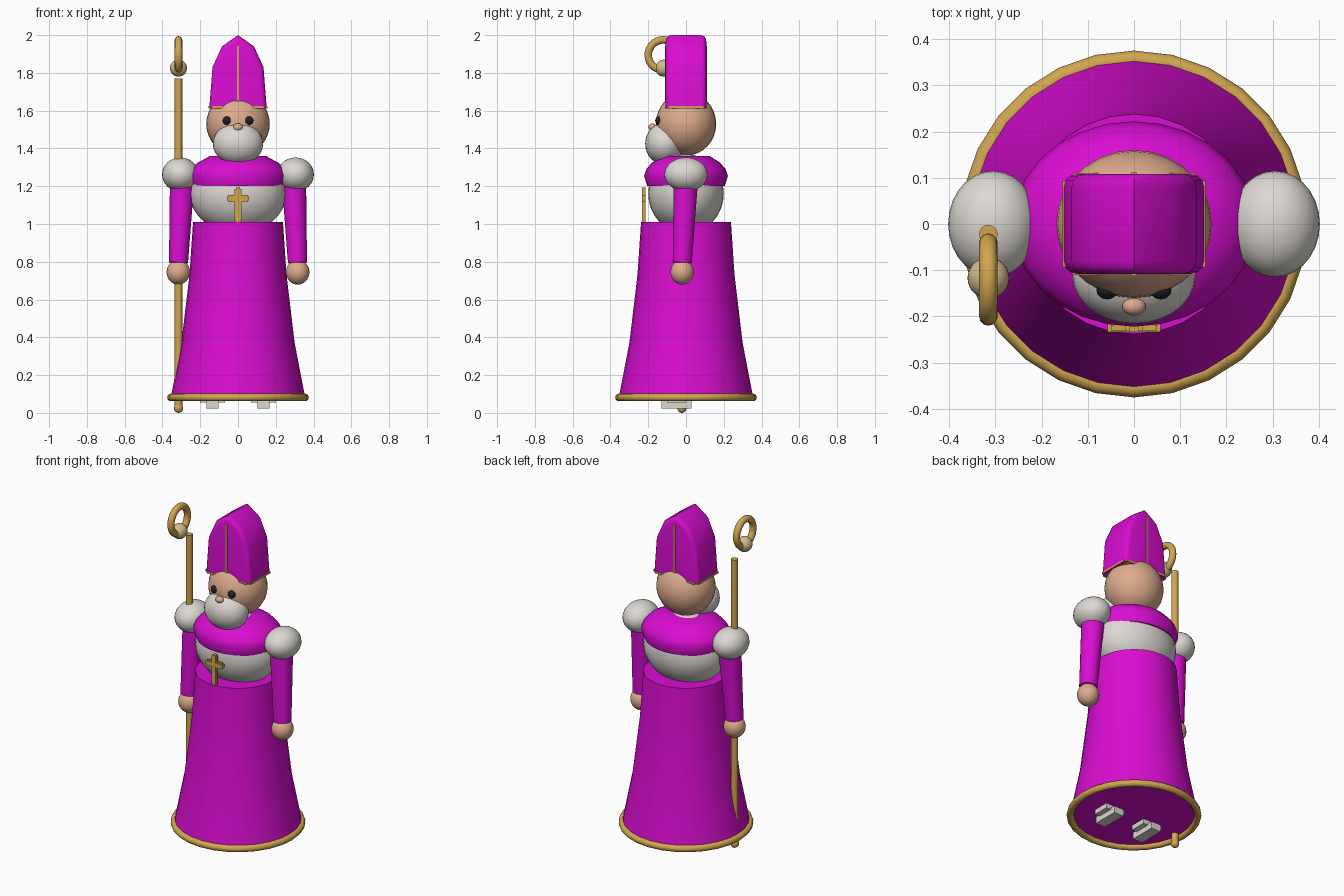
import bpy, bmesh, math
from mathutils import Vector

old = bpy.data.objects.get("Cube")
if old:
    bpy.data.objects.remove(old, do_unlink=True)


def material(name, rgb):
    m = bpy.data.materials.new(name)
    m.use_nodes = True
    m.diffuse_color = (*rgb, 1)
    m.node_tree.nodes["Principled BSDF"].inputs["Base Color"].default_value = (*rgb, 1)
    return m


PURPLE = material("purple cloth", (0.7, 0.004, 0.64))
WHITE = material("off white", (0.72, 0.69, 0.65))
GOLD = material("gold", (0.64, 0.38, 0.08))
PALE = material("pale gold", (0.64, 0.5, 0.26))
SKIN = material("skin", (0.74, 0.41, 0.27))
BLACK = material("black", (0.015, 0.015, 0.02))


def finish(obj, name, mat, smooth=True):
    obj.name = obj.data.name = name
    obj.data.materials.append(mat)
    if smooth:
        bpy.ops.object.select_all(action='DESELECT')
        obj.select_set(True)
        bpy.context.view_layer.objects.active = obj
        bpy.ops.object.shade_smooth_by_angle(angle=math.radians(40))
    return obj


def from_bmesh(bm, name, mat, smooth=True):
    bmesh.ops.recalc_face_normals(bm, faces=bm.faces)
    mesh = bpy.data.meshes.new(name)
    bm.to_mesh(mesh)
    bm.free()
    obj = bpy.data.objects.new(name, mesh)
    bpy.context.collection.objects.link(obj)
    return finish(obj, name, mat, smooth)


def ball(name, mat, loc, radii):
    bpy.ops.mesh.primitive_uv_sphere_add(segments=28, ring_count=16, radius=1, location=loc)
    obj = bpy.context.object
    obj.scale = radii
    bpy.ops.object.transform_apply(location=False, rotation=False)
    return finish(obj, name, mat)


def box(name, mat, loc, size):
    bpy.ops.mesh.primitive_cube_add(size=1, location=loc)
    obj = bpy.context.object
    obj.scale = size
    bpy.ops.object.transform_apply(location=False, rotation=False)
    return finish(obj, name, mat, False)


def limb(name, mat, start, end, r_start, r_end, sides=20):
    axis = Vector(end) - Vector(start)
    bpy.ops.mesh.primitive_cone_add(vertices=sides, radius1=r_start, radius2=r_end,
                                    depth=axis.length,
                                    location=(Vector(start) + Vector(end)) / 2,
                                    rotation=axis.to_track_quat('Z', 'Y').to_euler())
    return finish(bpy.context.object, name, mat)


def lathe(name, mat, profile, sx=1, sy=1, sides=28):
    """Closed surface of revolution from (radius, height) pairs."""
    bm = bmesh.new()
    rings = []
    for r, z in profile:
        angles = [2 * math.pi * i / sides for i in range(sides)]
        rings.append([bm.verts.new((r * sx * math.cos(a), r * sy * math.sin(a), z)) for a in angles])
    for lo, hi in zip(rings, rings[1:]):
        for i in range(sides):
            j = (i + 1) % sides
            bm.faces.new((lo[i], lo[j], hi[j], hi[i]))
    bm.faces.new(rings[0])
    bm.faces.new(rings[-1])
    return from_bmesh(bm, name, mat)


def ring(name, mat, loc, major, minor, rotation=(0, 0, 0)):
    bpy.ops.mesh.primitive_torus_add(major_segments=28, minor_segments=12, location=loc,
                                     rotation=rotation, major_radius=major, minor_radius=minor)
    return finish(bpy.context.object, name, mat)


# Robe with gold hem
lathe("robe", PURPLE, [(0.355, 0.085), (0.3, 0.37), (0.257, 0.73), (0.238, 1.01)])
ring("robe_hem", GOLD, (0, 0, 0.082), 0.355, 0.02)

# Chest and shoulder cape
ball("chest", WHITE, (0, 0, 1.16), (0.255, 0.2, 0.21))
lathe("cape", PURPLE, [(0.205, 1.2), (0.222, 1.255), (0.21, 1.29), (0.18, 1.325), (0.125, 1.36)], 1.18, 1)

# Arms, hands and feet, mirrored
for side, s in (("left", 1), ("right", -1)):
    ball(side + "_shoulder", WHITE, (s * 0.305, 0, 1.262), (0.097, 0.115, 0.09))
    limb(side + "_sleeve", PURPLE, (s * 0.295, 0, 1.25), (s * 0.315, -0.02, 0.795), 0.066, 0.051)
    ball(side + "_hand", SKIN, (s * 0.316, -0.02, 0.745), (0.062, 0.062, 0.066))
    box(side + "_shoe_sole", WHITE, (s * 0.135, -0.05, 0.045), (0.065, 0.16, 0.042))
    box(side + "_shoe_upper", WHITE, (s * 0.135, -0.05, 0.073), (0.13, 0.1, 0.034))
    ball(side + "_eye", BLACK, (s * 0.058, -0.143, 1.547), (0.023, 0.02, 0.023))

# Head
ball("head", SKIN, (0, 0, 1.53), (0.168, 0.16, 0.168))
ball("beard", WHITE, (0, -0.112, 1.425), (0.133, 0.104, 0.112))
ball("nose", SKIN, (0, -0.178, 1.512), (0.025, 0.02, 0.021))

# Tall pointed hat: extruded outline with rounded edges
half = [(0.152, 1.612), (0.135, 1.83), (0.085, 1.94)]
outline = half + [(0, 2.0)] + [(-x, z) for x, z in reversed(half)]
bm = bmesh.new()
front = bm.faces.new([bm.verts.new((x, -0.108, z)) for x, z in outline])
extruded = bmesh.ops.extrude_face_region(bm, geom=[front], use_keep_orig=True)
bmesh.ops.translate(bm, vec=(0, 0.216, 0),
                    verts=[g for g in extruded["geom"] if isinstance(g, bmesh.types.BMVert)])
bmesh.ops.recalc_face_normals(bm, faces=bm.faces)
rims = [e for e in bm.edges if abs(e.verts[0].co.y - e.verts[1].co.y) < 0.01
        and min(v.co.z for v in e.verts) + max(v.co.z for v in e.verts) > 3.3]
bmesh.ops.bevel(bm, geom=rims, offset=0.028, segments=3, profile=0.5, affect='EDGES')
from_bmesh(bm, "hat", PURPLE)

# Hat trim
box("hat_band_wide", GOLD, (0, 0, 1.618), (0.31, 0.185, 0.012))
box("hat_band_deep", GOLD, (0, 0, 1.618), (0.268, 0.22, 0.012))
for side, s in (("front", -1), ("back", 1)):
    box("hat_stripe_" + side, GOLD, (0, s * 0.108, 1.78), (0.01, 0.008, 0.325))

# Chest cross
box("cross_upright", GOLD, (0, -0.224, 1.1), (0.022, 0.02, 0.185))
box("cross_upright_core", GOLD, (0, -0.224, 1.1), (0.036, 0.012, 0.17))
box("cross_bar", GOLD, (0, -0.224, 1.135), (0.115, 0.02, 0.022))
box("cross_bar_core", GOLD, (0, -0.224, 1.135), (0.1, 0.012, 0.038))

# Staff with crook
limb("staff", GOLD, (-0.315, -0.022, 0.03), (-0.315, -0.022, 1.77), 0.02, 0.02, 16)
ball("staff_tip", GOLD, (-0.315, -0.022, 0.025), (0.024, 0.024, 0.025))
ball("staff_knob", PALE, (-0.315, -0.117, 1.825), (0.045, 0.045, 0.045))
ring("staff_crook", GOLD, (-0.315, -0.12, 1.895), 0.08, 0.02, (0, math.pi / 2, 0))
